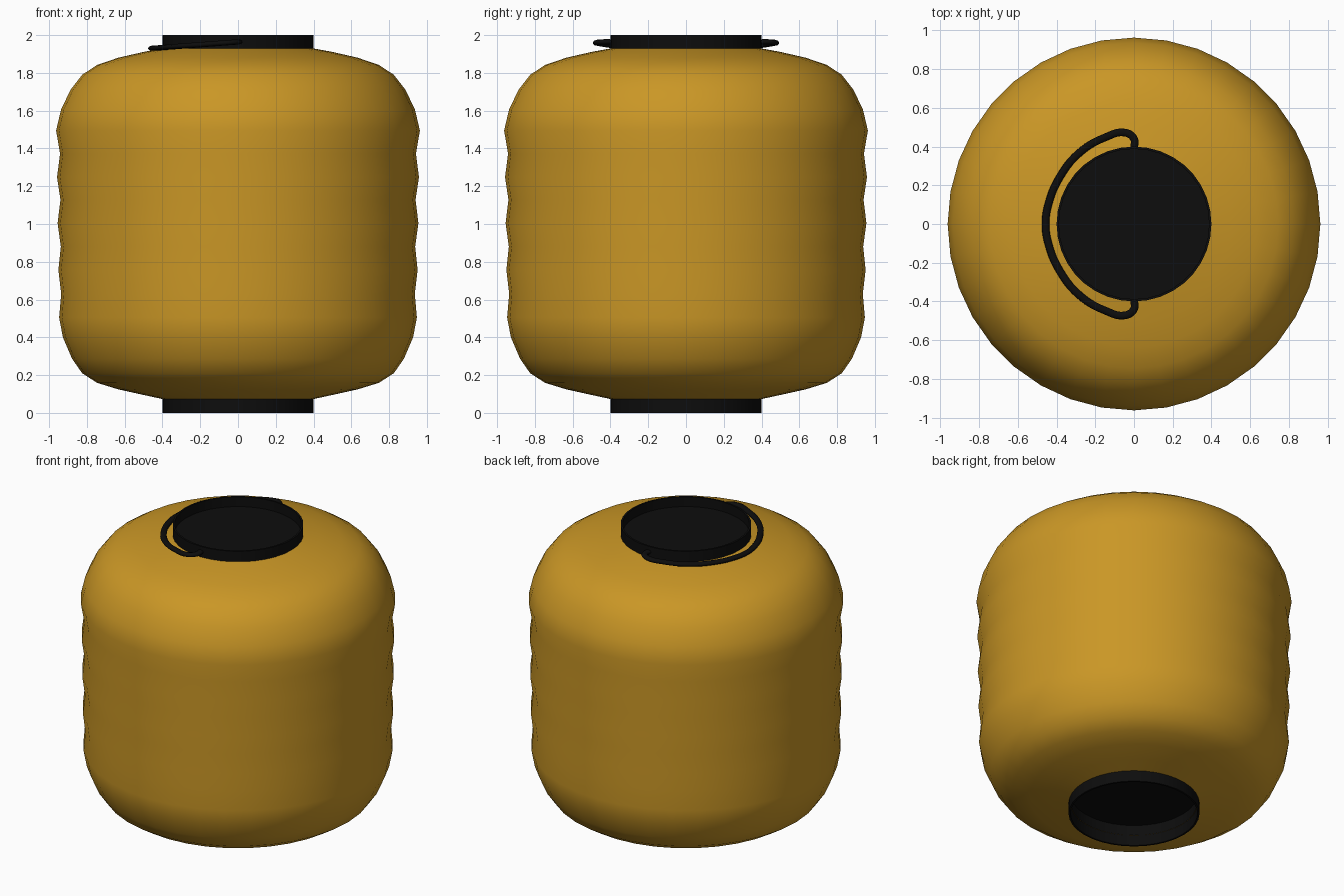
import bpy, bmesh, math

if "Cube" in bpy.data.objects:
    bpy.data.objects.remove(bpy.data.objects["Cube"])

SEGMENTS = 36


def material(name, rgb):
    mat = bpy.data.materials.new(name)
    mat.diffuse_color = (*rgb, 1.0)
    mat.use_nodes = True
    mat.node_tree.nodes["Principled BSDF"].inputs["Base Color"].default_value = mat.diffuse_color
    return mat


amber = material("amber paper", (0.59, 0.308, 0.019))
black = material("black lacquer", (0.004, 0.004, 0.004))


def lathe(name, profile, mat, sharp_angle):
    """Spin a list of (radius, height) points around z; radius 0 makes a pole."""
    bm = bmesh.new()
    verts = [bm.verts.new((r, 0, z)) for r, z in profile]
    edges = [bm.edges.new(pair) for pair in zip(verts, verts[1:])]
    bmesh.ops.spin(bm, geom=verts + edges, cent=(0, 0, 0), axis=(0, 0, 1),
                   angle=math.tau, steps=SEGMENTS, use_duplicate=False)
    bmesh.ops.remove_doubles(bm, verts=bm.verts, dist=0.0005)
    bmesh.ops.recalc_face_normals(bm, faces=bm.faces)
    mesh = bpy.data.meshes.new(name)
    bm.to_mesh(mesh)
    bm.free()
    mesh.materials.append(mat)
    obj = bpy.data.objects.new(name, mesh)
    bpy.context.collection.objects.link(obj)
    smooth(obj, sharp_angle)
    return obj


def smooth(obj, angle):
    bpy.ops.object.select_all(action='DESELECT')
    obj.select_set(True)
    bpy.context.view_layer.objects.active = obj
    bpy.ops.object.shade_smooth_by_angle(angle=math.radians(angle))


# Paper shade: rounded shoulders with shallow ribs between them
bottom = [(0.385, 0.07), (0.50, 0.095), (0.635, 0.125), (0.746, 0.159),
          (0.825, 0.21), (0.878, 0.286), (0.927, 0.40)]
ribs = [(0.947, 0.505), (0.936, 0.63), (0.951, 0.757), (0.938, 0.88),
        (0.955, 1.005), (0.940, 1.128), (0.958, 1.248), (0.942, 1.372),
        (0.963, 1.495)]
top = [(0.937, 1.605), (0.887, 1.71), (0.825, 1.79), (0.746, 1.842),
       (0.635, 1.88), (0.50, 1.911), (0.385, 1.932)]
lathe("paper_shade", bottom + ribs + top, amber, 80)


# End rings: thin-walled collars with a recessed floor
def collar(name, outer_z, base_z, floor_z):
    lathe(name, [(0.40, base_z), (0.40, outer_z), (0.388, outer_z),
                 (0.388, floor_z), (0, floor_z)], black, 40)


collar("top_ring", 2.0, 1.90, 1.935)
collar("bottom_ring", 0.0, 0.10, 0.14)

# Wire handle: folded down to one side, hinged on the top ring
half = [(0.0, 0.39), (0.0, 0.44), (-0.045, 0.472), (-0.15, 0.447),
        (-0.28, 0.37), (-0.385, 0.24), (-0.44, 0.11)]
path = half + [(-0.457, 0.0)] + [(x, -y) for x, y in reversed(half)]
FLATTEN = 0.7
curve = bpy.data.curves.new("handle", 'CURVE')
curve.dimensions = '3D'
curve.bevel_depth = 0.02
curve.bevel_resolution = 2
curve.resolution_u = 5
curve.use_fill_caps = True
spline = curve.splines.new('BEZIER')
spline.bezier_points.add(len(path) - 1)
for point, (x, y) in zip(spline.bezier_points, path):
    point.co = (x, y, 0.075 * x / FLATTEN)
    point.handle_left_type = point.handle_right_type = 'AUTO'
curve.materials.append(black)
handle = bpy.data.objects.new("handle", curve)
handle.location.z = 1.964
handle.scale.z = FLATTEN
bpy.context.collection.objects.link(handle)
bpy.ops.object.select_all(action='DESELECT')
handle.select_set(True)
bpy.context.view_layer.objects.active = handle
bpy.ops.object.convert(target='MESH')
smooth(bpy.context.view_layer.objects.active, 60)
